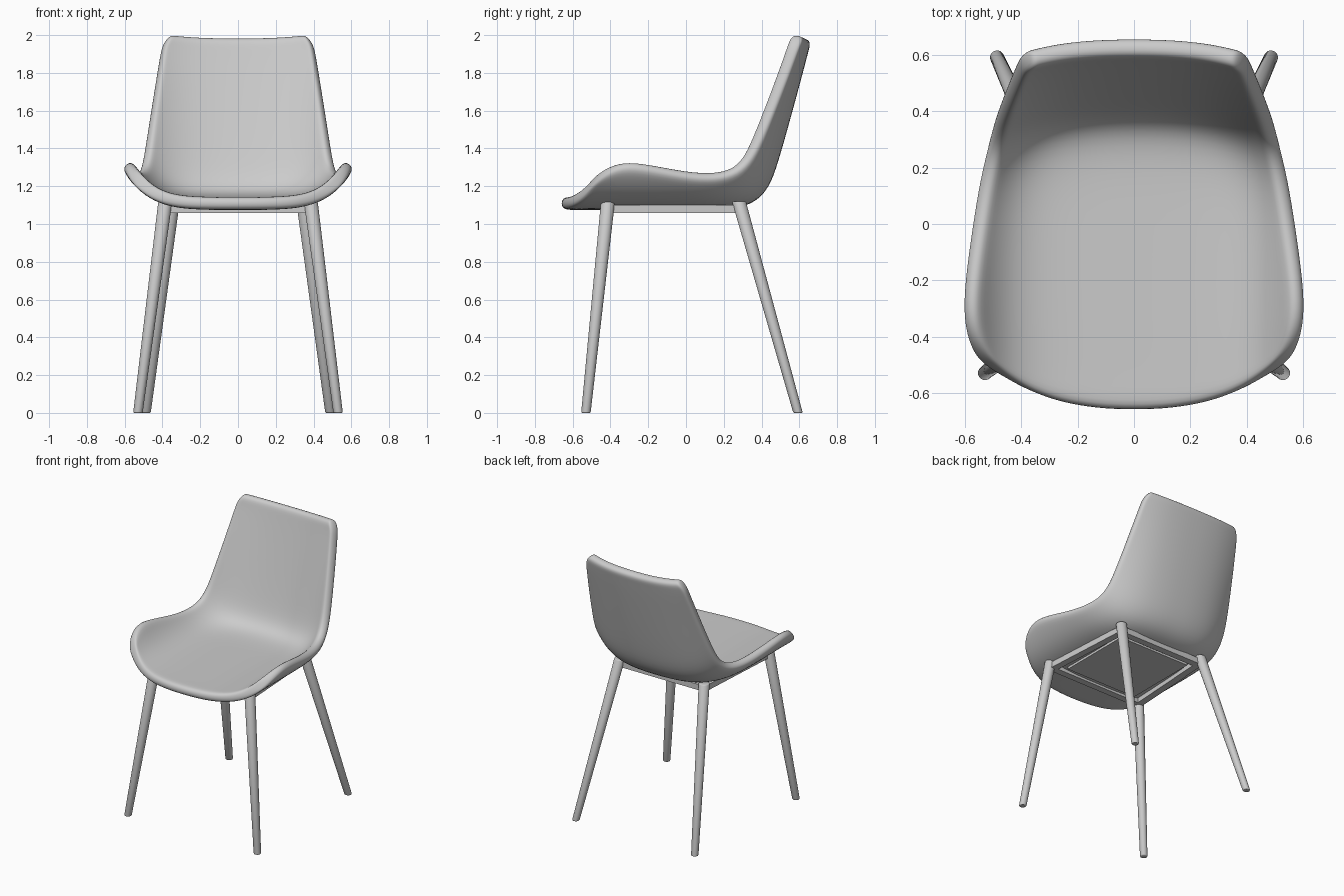
import bpy, bmesh
from mathutils import Vector

if "Cube" in bpy.data.objects:
    bpy.data.objects.remove(bpy.data.objects["Cube"])


def finish(bm, name):
    bmesh.ops.recalc_face_normals(bm, faces=bm.faces)
    mesh = bpy.data.meshes.new(name)
    bm.to_mesh(mesh)
    bm.free()
    obj = bpy.data.objects.new(name, mesh)
    bpy.context.collection.objects.link(obj)
    return obj


# Shell stations, front lip to top of back:
# centre y, centre z, edge x, edge y, edge z, curl power of the section
STATIONS = [
    (-0.662, 1.110, 0.515, -0.500, 1.215, 5.0),
    (-0.600, 1.108, 0.568, -0.440, 1.280, 5.0),
    (-0.420, 1.108, 0.594, -0.335, 1.328, 5.0),
    (-0.220, 1.108, 0.588, -0.200, 1.312, 5.0),
    (0.000, 1.108, 0.560, 0.000, 1.268, 5.0),
    (0.180, 1.108, 0.535, 0.150, 1.258, 5.0),
    (0.330, 1.125, 0.507, 0.260, 1.285, 4.2),
    (0.410, 1.200, 0.490, 0.330, 1.360, 3.5),
    (0.455, 1.330, 0.472, 0.390, 1.490, 2.8),
    (0.530, 1.600, 0.440, 0.475, 1.700, 2.6),
    (0.600, 1.860, 0.410, 0.548, 1.890, 2.6),
    (0.617, 1.930, 0.399, 0.568, 1.950, 2.6),
    (0.632, 1.982, 0.362, 0.592, 2.000, 2.6),
]
HALF = [0.25, 0.5, 0.68, 0.82, 0.93, 1.0]
ACROSS = [-s for s in reversed(HALF)] + [0.0] + HALF

# Moulded seat shell: lofted sheet, thickened and smoothed
bm = bmesh.new()
rows = []
for cy, cz, ex, ey, ez, power in STATIONS:
    rows.append([bm.verts.new((ex * s,
                               cy + (ey - cy) * abs(s) ** 2.6,
                               cz + (ez - cz) * abs(s) ** power))
                 for s in ACROSS])
for a, b in zip(rows, rows[1:]):
    for i in range(len(ACROSS) - 1):
        bm.faces.new((a[i], a[i + 1], b[i + 1], b[i]))
for f in bm.faces:
    f.smooth = True
shell = finish(bm, "seat_shell")
solid = shell.modifiers.new("thickness", 'SOLIDIFY')
solid.thickness = 0.068
solid.offset = 0
sub = shell.modifiers.new("smooth", 'SUBSURF')
sub.levels = sub.render_levels = 2


# Tapered, splayed leg running from foot to top
def leg(name, foot, top, r_foot, r_top):
    foot, top = Vector(foot), Vector(top)
    h = top.z - foot.z
    bm = bmesh.new()
    bmesh.ops.create_cone(bm, cap_ends=True, segments=28, radius1=r_foot,
                          radius2=r_top, depth=h)
    caps = [e for e in bm.edges if abs(e.verts[0].co.z - e.verts[1].co.z) < 1e-5]
    bmesh.ops.bevel(bm, geom=caps, offset=0.006, segments=2, affect='EDGES', profile=0.5)
    for v in bm.verts:
        t = v.co.z / h + 0.5
        p = foot.lerp(top, t)
        v.co = Vector((v.co.x + p.x, v.co.y + p.y, p.z))
    for f in bm.faces:
        f.smooth = len(f.verts) == 4
    return finish(bm, name)


FRONT_TOP, REAR_TOP = (0.385, -0.413, 1.12), (0.345, 0.28, 1.12)
for side, sx in (("left", -1), ("right", 1)):
    leg("front_leg_" + side, (sx * 0.53, -0.53, 0),
        (sx * FRONT_TOP[0], *FRONT_TOP[1:]), 0.025, 0.037)
    leg("rear_leg_" + side, (sx * 0.487, 0.593, 0),
        (sx * REAR_TOP[0], *REAR_TOP[1:]), 0.025, 0.037)


# Flat bar between two points under the seat
def rail(name, p, q, width=0.05, z0=1.058, z1=1.1):
    p, q = Vector(p), Vector(q)
    n = (q - p).normalized().orthogonal()
    d = (q - p).normalized()
    n = Vector((-d.y, d.x)) * width / 2
    bm = bmesh.new()
    low = [bm.verts.new((c.x, c.y, z0)) for c in (p - n, q - n, q + n, p + n)]
    face = bm.faces.new(low)
    ext = bmesh.ops.extrude_face_region(bm, geom=[face])
    for v in ext["geom"]:
        if isinstance(v, bmesh.types.BMVert):
            v.co.z = z1
    return finish(bm, name)


# Under-seat frame joining the legs
fx, fy, rx, ry = 0.375, -0.40, 0.335, 0.265
rail("front_rail", (-fx, fy), (fx, fy))
rail("rear_rail", (-rx, ry), (rx, ry))
rail("left_rail", (-fx, fy), (-rx, ry))
rail("right_rail", (fx, fy), (rx, ry))

# Cover panel set inside the frame
rail("bottom_panel", (0, -0.345), (0, 0.21), 0.58, 1.067, 1.09)
